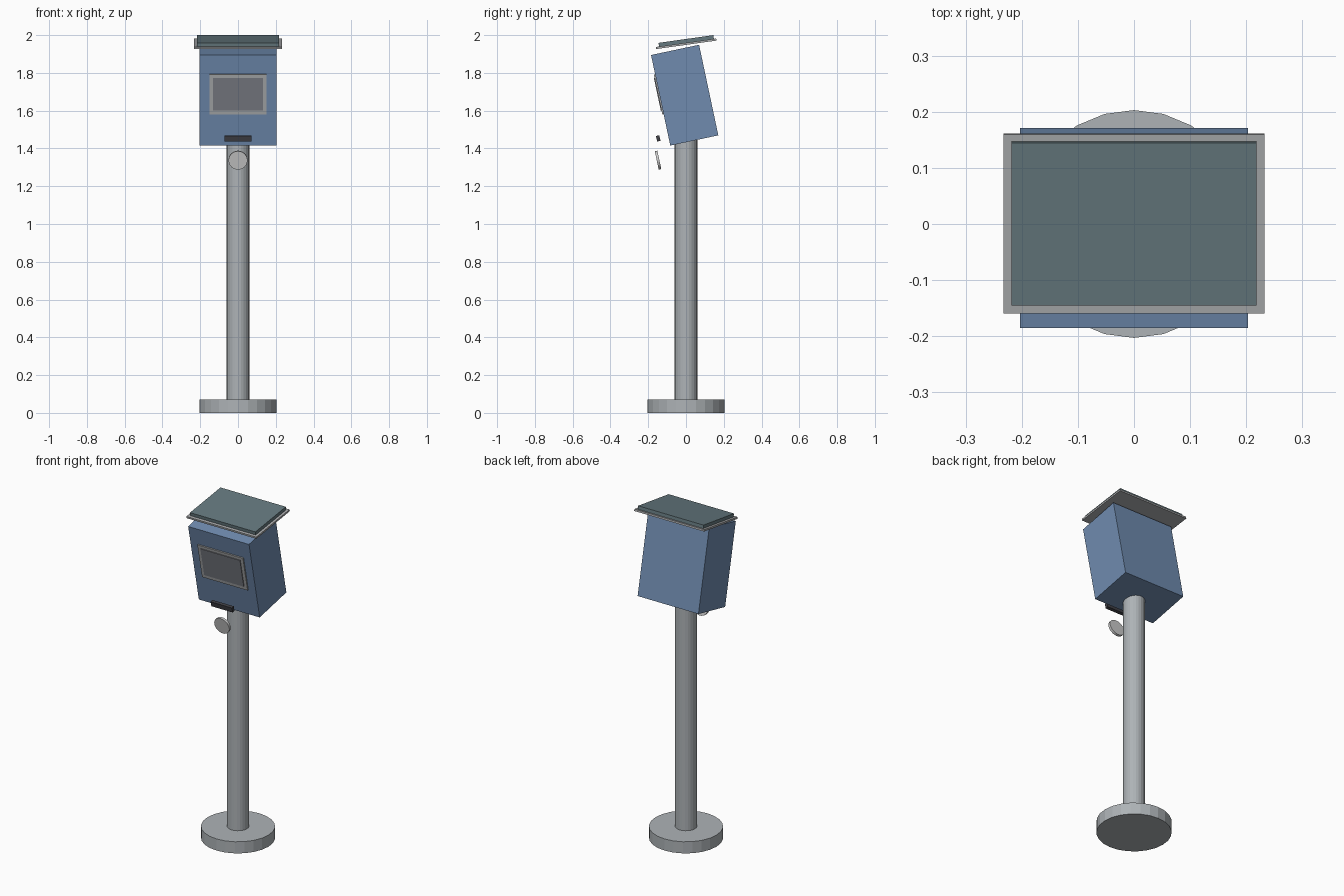
import bpy
from math import radians

if "Cube" in bpy.data.objects:
    bpy.data.objects.remove(bpy.data.objects["Cube"])


def material(name, rgb):
    m = bpy.data.materials.new(name)
    m.diffuse_color = (*rgb, 1)
    m.use_nodes = True
    m.node_tree.nodes["Principled BSDF"].inputs["Base Color"].default_value = m.diffuse_color
    return m


METAL = material("grey_metal", (0.42, 0.45, 0.47))
BLUE = material("blue_paint", (0.16, 0.26, 0.43))
TRIM = material("trim_grey", (0.40, 0.41, 0.42))
GLASS = material("dark_glass", (0.20, 0.21, 0.24))
BLACK = material("black_plastic", (0.05, 0.05, 0.06))
CELL = material("solar_dark", (0.13, 0.19, 0.21))
PALE = material("pale_metal", (0.72, 0.73, 0.71))


def finish(name, mat, tilt):
    ob = bpy.context.object
    ob.name = name
    ob.rotation_euler.x = radians(tilt)
    ob.data.materials.append(mat)
    return ob


def box(name, size, loc, mat, tilt):
    bpy.ops.mesh.primitive_cube_add(size=1, location=loc)
    ob = finish(name, mat, tilt)
    ob.scale = size
    return ob


def cylinder(name, radius, depth, loc, mat, tilt=0):
    bpy.ops.mesh.primitive_cylinder_add(vertices=24, radius=radius, depth=depth, location=loc)
    return finish(name, mat, tilt)


# Base plate and pole
cylinder("base", 0.203, 0.07, (0, 0, 0.035), METAL)
cylinder("pole", 0.06, 1.40, (0, 0, 0.75), METAL)

# Leaning cabinet
LEAN = 12
box("cabinet", (0.406, 0.26, 0.49), (0, -0.007, 1.682), BLUE, LEAN)

# Display on the front: bezel with a slightly proud screen
box("screen_bezel", (0.304, 0.02, 0.216), (0, -0.138, 1.688), TRIM, LEAN)
box("screen", (0.264, 0.012, 0.176), (0, -0.146, 1.688), GLASS, LEAN)

# Card slot and round button, standing off in front of the pole
box("card_slot", (0.142, 0.018, 0.03), (0, -0.147, 1.453), BLACK, LEAN)
cylinder("button", 0.05, 0.014, (0, -0.148, 1.338), PALE, 90 + LEAN)

# Solar roof: tray and panel
ROOF = 8
box("roof_tray", (0.466, 0.322, 0.011), (0, 0.001, 1.954), TRIM, ROOF)
box("solar_panel", (0.436, 0.293, 0.02), (0, 0.001, 1.9695), CELL, ROOF)
